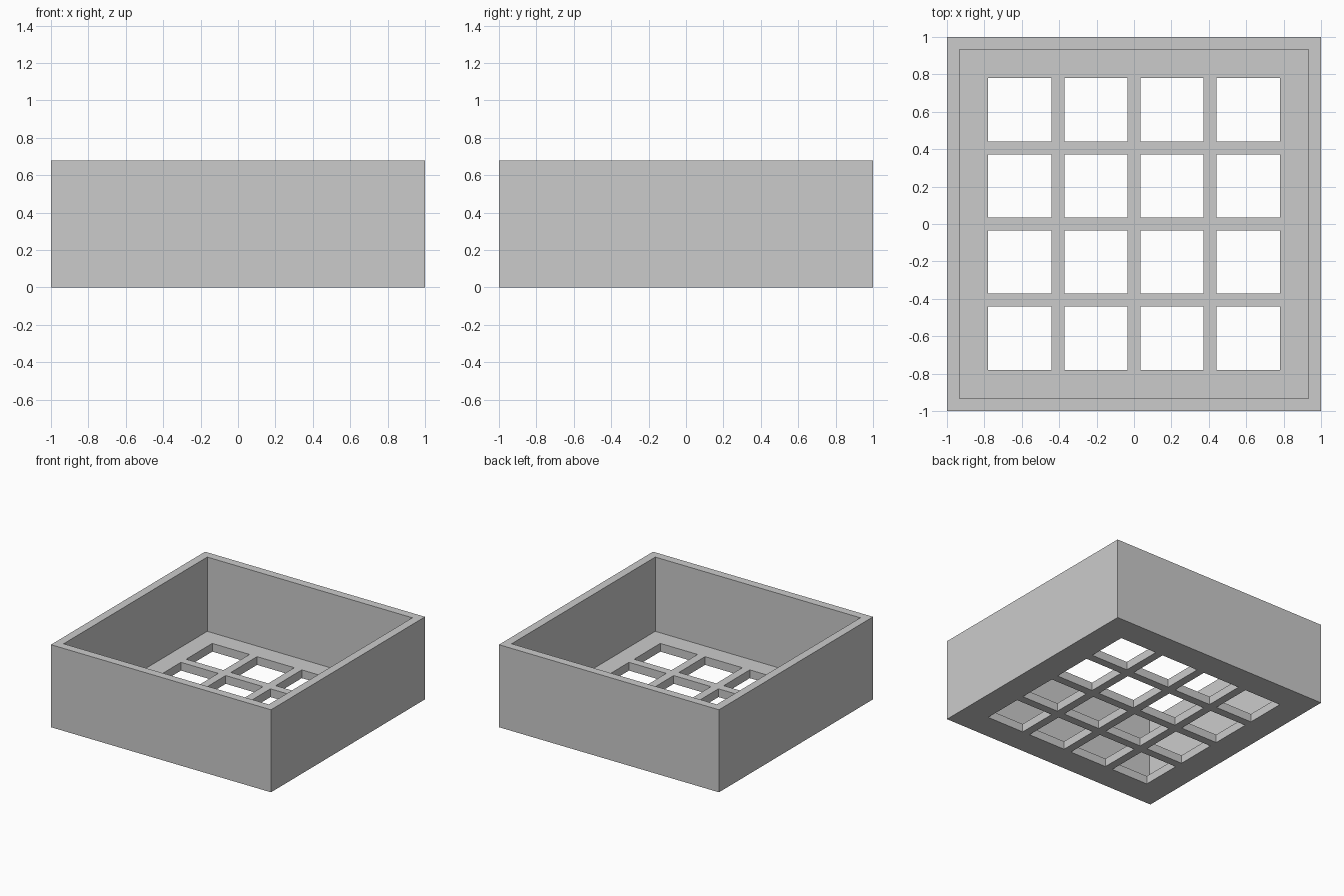
import bpy
import bmesh
from mathutils import Matrix, Vector

default_cube = bpy.data.objects.get("Cube")
if default_cube:
    bpy.data.objects.remove(default_cube, do_unlink=True)

UNIT = 2 / 29.5            # wall, floor and bar thickness
HEIGHT = 10 * UNIT
HOLE = 5 * UNIT
PITCH = HOLE + UNIT
COUNT = 4

grey = bpy.data.materials.new("plain grey")
grey.use_nodes = True
colour = (0.6, 0.6, 0.6, 1)
grey.diffuse_color = colour
grey.node_tree.nodes["Principled BSDF"].inputs["Base Color"].default_value = colour


def boxes(name, specs):
    """One object made of boxes, each given as (centre x, centre y, width, bottom, top)."""
    bm = bmesh.new()
    for x, y, width, bottom, top in specs:
        place = Matrix.Translation((x, y, (bottom + top) / 2))
        size = Matrix.Diagonal(Vector((width, width, top - bottom, 1)))
        bmesh.ops.create_cube(bm, size=1, matrix=place @ size)
    mesh = bpy.data.meshes.new(name)
    bm.to_mesh(mesh)
    bm.free()
    mesh.materials.append(grey)
    obj = bpy.data.objects.new(name, mesh)
    bpy.context.collection.objects.link(obj)
    return obj


# Solid block for the tray
tray = boxes("grid_tray", [(0, 0, 2, 0, HEIGHT)])

# Open cavity above the floor
cavity = boxes("cavity_cutter", [(0, 0, 2 - 2 * UNIT, UNIT, HEIGHT + UNIT)])

# Square holes through the floor
steps = [(i - (COUNT - 1) / 2) * PITCH for i in range(COUNT)]
holes = boxes("hole_cutter", [(x, y, HOLE, -UNIT, 2 * UNIT) for x in steps for y in steps])

# Carve the tray, then drop the cutters
bpy.context.view_layer.objects.active = tray
for cutter in (cavity, holes):
    cutter.hide_render = True
    cut = tray.modifiers.new(cutter.name, "BOOLEAN")
    cut.operation = "DIFFERENCE"
    cut.solver = "EXACT"
    cut.object = cutter
    bpy.ops.object.modifier_apply(modifier=cut.name)
    bpy.data.objects.remove(cutter, do_unlink=True)
